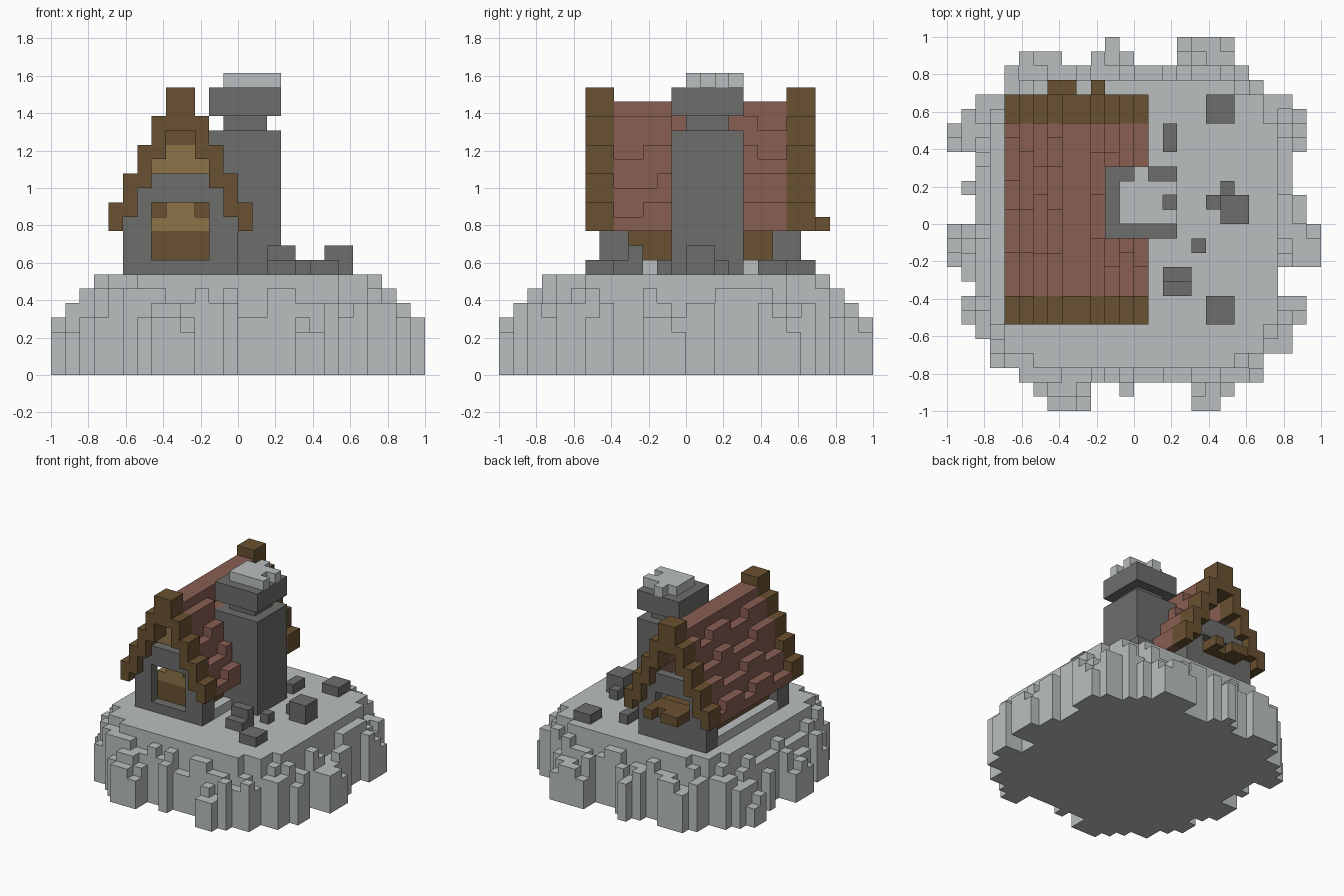
import bpy
import bmesh
import random
from mathutils import Vector

random.seed(4)
GRID = 26               # blocks along the longest side
UNIT = 2 / GRID

default_cube = bpy.data.objects.get("Cube")
if default_cube:
    bpy.data.objects.remove(default_cube, do_unlink=True)


def material(name, red, green, blue):
    """Flat material from display colour values."""
    linear = [((c / 255 + 0.055) / 1.055) ** 2.4 for c in (red, green, blue)]
    mat = bpy.data.materials.new(name)
    mat.use_nodes = True
    mat.diffuse_color = (*linear, 1)
    shader = mat.node_tree.nodes["Principled BSDF"]
    shader.inputs["Base Color"].default_value = (*linear, 1)
    shader.inputs["Roughness"].default_value = 0.9
    return mat


pale_rock = material("pale_rock", 186, 191, 191)
dark_stone = material("dark_stone", 109, 109, 108)
roof_red = material("roof_red", 136, 94, 82)
dark_wood = material("dark_wood", 105, 81, 49)
light_wood = material("light_wood", 140, 115, 73)


def block(x0, x1, y0, y1, z0, z1):
    """Set of unit cells filling a box."""
    return {(x, y, z) for x in range(x0, x1)
            for y in range(y0, y1) for z in range(z0, z1)}


def build(name, mat, cells):
    """Skin a set of cells with its outward faces only."""
    bm = bmesh.new()
    for cell in cells:
        for axis in range(3):
            for side in (0, 1):
                neighbour = list(cell)
                neighbour[axis] += 2 * side - 1
                if tuple(neighbour) in cells:
                    continue
                corners = []
                for u, v in ((0, 0), (1, 0), (1, 1), (0, 1)):
                    p = Vector(cell)
                    p[axis] += side
                    p[(axis + 1) % 3] += u
                    p[(axis + 2) % 3] += v
                    p -= Vector((GRID / 2, GRID / 2, 0))
                    corners.append(bm.verts.new(p * UNIT))
                bm.faces.new(corners if side else corners[::-1])
    bmesh.ops.remove_doubles(bm, verts=bm.verts, dist=UNIT / 100)
    mesh = bpy.data.meshes.new(name)
    bm.to_mesh(mesh)
    bm.free()
    mesh.materials.append(mat)
    obj = bpy.data.objects.new(name, mesh)
    bpy.context.collection.objects.link(obj)
    return obj


# Rocky mound: flat plateau with a ragged rim of shorter columns
GROUND = 7
left_edge = [5, 3, 3, 2, 1, 1, 2, 1, 0, 0, 0, 2, 2, 1, 2, 2, 0, 0, 1, 2, 4, 4]
right_edge = [22, 22, 24, 24, 25, 25, 23, 23, 26, 26, 26, 25, 25, 24, 24, 24,
              25, 25, 25, 24, 22, 21]
footprint = set()
for row, (start, end) in enumerate(zip(left_edge, right_edge)):
    footprint |= block(start, end, row + 2, row + 3, 0, 1)
# spurs at the front and back
for x0, x1, y0, y1 in ((7, 10, 0, 2), (6, 7, 1, 2), (12, 13, 1, 2),
                       (17, 19, 0, 2), (19, 20, 1, 2), (5, 8, 24, 25),
                       (10, 13, 24, 25), (11, 12, 25, 26), (16, 20, 24, 26)):
    footprint |= block(x0, x1, y0, y1, 0, 1)

mound = set()
for x, y, _ in footprint:
    dx, dy = x + 0.5 - GRID / 2, y + 0.5 - GRID / 2
    radius = (dx ** 4 + dy ** 4) ** 0.25
    height = GROUND
    if radius > 10.2:
        height = round(6.6 - (radius - 10.2) - random.uniform(0, 2))
    mound |= block(x, x + 1, y, y + 1, 0, max(2, height))
build("rock_mound", pale_rock, mound)


# Steep gable profile shared by the roof, beams and walls
EAVE_LEFT, EAVE_RIGHT = 4, 14


def gable(x):
    """Bottom and top of the gable beam in one column."""
    step = min(x, EAVE_LEFT + EAVE_RIGHT - 1 - x) - EAVE_LEFT
    top = 12 + 2 * step
    return max(10, top - 3), top


def gable_beam(y0, y1):
    cells = set()
    for x in range(EAVE_LEFT, EAVE_RIGHT):
        cells |= block(x, x + 1, y0, y1, *gable(x))
    return cells


def gable_wall(y):
    cells = set()
    for x in range(EAVE_LEFT + 1, EAVE_RIGHT - 1):
        cells |= block(x, x + 1, y, y + 1, GROUND, min(14, gable(x)[0]))
    return cells


build("front_gable_beam", dark_wood, gable_beam(6, 8))
build("back_gable_beam", dark_wood, gable_beam(20, 22))

# Roof with uneven runs of raised shingles
roof = set()
for x in range(EAVE_LEFT, EAVE_RIGHT):
    bottom, top = gable(x)
    y = 8
    raised = random.choice((0, 1))
    while y < 20:
        end = min(20, y + random.randint(2, 4))
        lift = raised if x not in (8, 9) else 0
        roof |= block(x, x + 1, y, end, bottom, top - 1 + lift)
        raised = 1 - raised
        y = end
build("shingle_roof", roof_red, roof)

# Stone walls: gable ends with window openings and short side returns
build("front_wall", dark_stone, gable_wall(7) - block(7, 11, 7, 8, 8, 12))
build("back_wall", dark_stone, gable_wall(20) - block(7, 11, 20, 21, 10, 12))
for side, x in (("right", 12), ("left", 5)):
    for end, y0, y1 in (("front", 8, 9), ("back", 19, 20)):
        build(f"{side}_{end}_wall_return", dark_stone,
              block(x, x + 1, y0, y1, GROUND, 10))

# Floor and timber interior seen through the openings
build("floor", pale_rock, block(5, 13, 9, 19, GROUND, GROUND + 1))
build("timber_interior", dark_wood, block(6, 12, 8, 19, 8, 10))
notches = block(7, 8, 8, 9, 11, 12) | block(10, 11, 8, 9, 11, 12)
build("window_panel", light_wood, block(7, 11, 8, 9, 10, 12) - notches)
build("window_backing", dark_wood, block(7, 11, 9, 10, 10, 12))
build("gable_panel", light_wood,
      block(7, 11, 8, 9, 14, 15) | block(8, 10, 8, 9, 15, 16))
build("gable_lintel", dark_wood, block(8, 10, 8, 9, 16, 17))

# Ragged wooden ledge at the back
build("back_ledge", dark_wood, block(7, 11, 20, 22, 10, 11)
      | block(7, 9, 22, 23, 10, 11) | block(10, 11, 22, 23, 10, 11))

# Chimney: stack, narrow neck, wide cap
build("chimney", dark_stone, block(11, 16, 12, 17, GROUND, 17)
      | block(12, 15, 13, 16, 17, 18) | block(11, 16, 12, 17, 18, 20))
build("chimney_topping", pale_rock, block(12, 16, 13, 16, 20, 21)
      - block(15, 16, 14, 15, 20, 21) | block(13, 14, 16, 17, 20, 21))

# Loose stones on the plateau: x, y, width, depth, height
stones = ((18, 20, 2, 2, 1), (15, 18, 1, 2, 1), (19, 13, 2, 2, 2),
          (18, 14, 1, 1, 1), (19, 15, 1, 1, 1), (17, 11, 1, 1, 1),
          (15, 8, 2, 2, 1), (15, 9, 2, 1, 2), (18, 6, 2, 2, 1))
rubble = set()
for x, y, width, depth, height in stones:
    rubble |= block(x, x + width, y, y + depth, GROUND, GROUND + height)
build("loose_stones", dark_stone, rubble)
